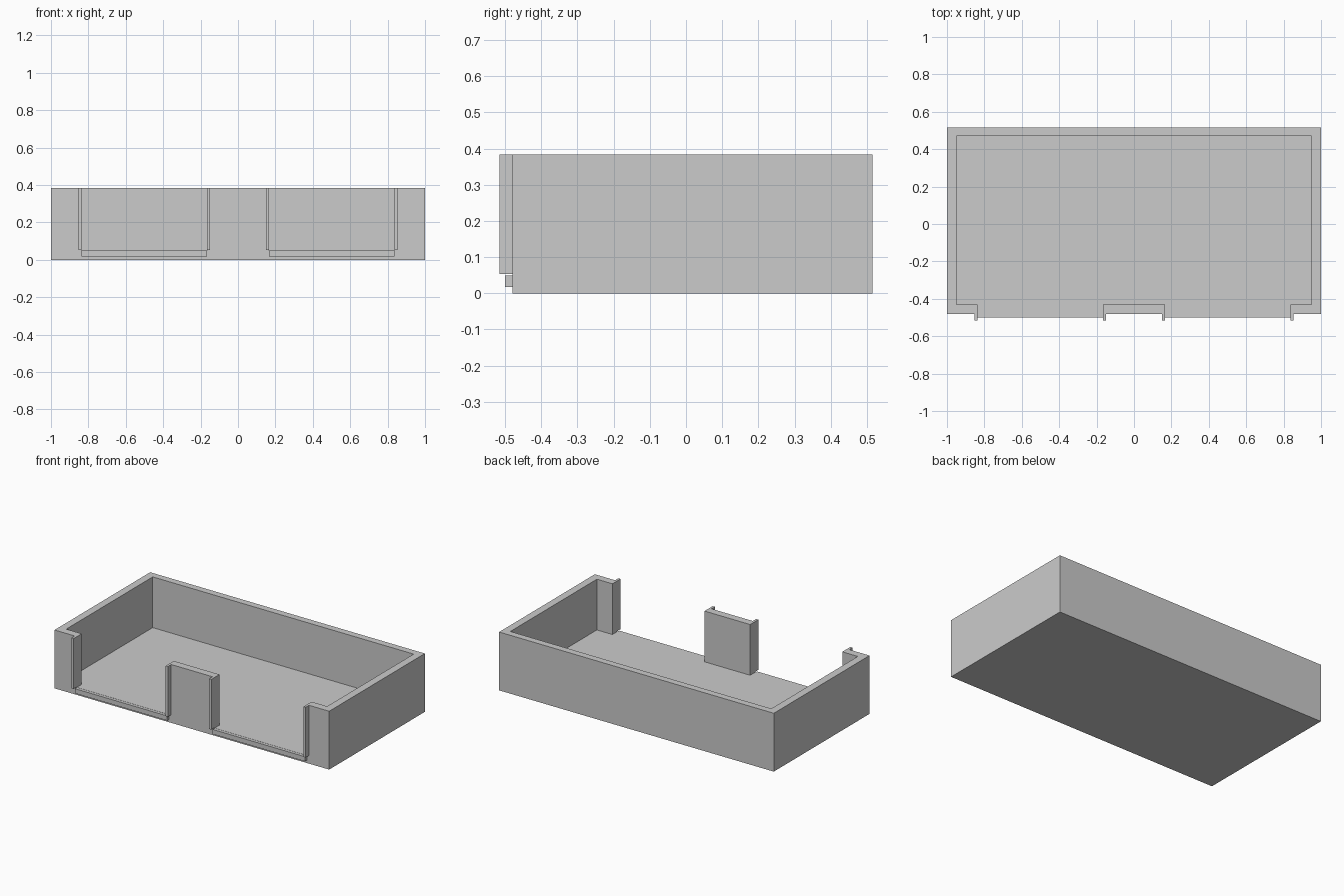
import bpy

if "Cube" in bpy.data.objects:
    bpy.data.objects.remove(bpy.data.objects["Cube"])

H = 0.384                    # wall height
FRONT, BACK = -0.48, 0.515   # wall faces in y
WALL, FLOOR = 0.05, 0.05     # thicknesses
OPEN_IN, OPEN_OUT = 0.166, 0.837   # opening sides in x
JAMB = 0.016


def box(name, x0, x1, y0, y1, z0, z1):
    bpy.ops.mesh.primitive_cube_add(
        size=1, location=((x0 + x1) / 2, (y0 + y1) / 2, (z0 + z1) / 2))
    ob = bpy.context.object
    ob.name = name
    ob.scale = (x1 - x0, y1 - y0, z1 - z0)
    bpy.ops.object.transform_apply(location=True, rotation=False, scale=True)
    return ob


def cut(target, cutter):
    bpy.context.view_layer.objects.active = target
    mod = target.modifiers.new("cut", 'BOOLEAN')
    mod.operation = 'DIFFERENCE'
    mod.solver = 'EXACT'
    mod.object = cutter
    bpy.ops.object.modifier_apply(modifier=mod.name)
    bpy.data.objects.remove(cutter)


# open tray: floor and walls
tray = box("tray", -1, 1, FRONT, BACK, 0, H)
cut(tray, box("inside_cutter", -1 + WALL, 1 - WALL, FRONT + WALL, BACK - WALL + 0.005,
              FLOOR, H + 0.2))

for side, name in ((-1, "left"), (1, "right")):
    a, b = sorted((side * OPEN_IN, side * OPEN_OUT))
    # front opening
    cut(tray, box("opening_cutter", a, b, FRONT - 0.1, FRONT + WALL + 0.1, FLOOR, H + 0.2))
    # sill below the opening
    box(name + "_sill", a, b, -0.50, FRONT, 0.018, 0.049)
    # upright trims either side of the opening
    box(name + "_jamb_a", a - JAMB, a, -0.515, FRONT, 0.053, H)
    box(name + "_jamb_b", b, b + JAMB, -0.515, FRONT, 0.053, H)
